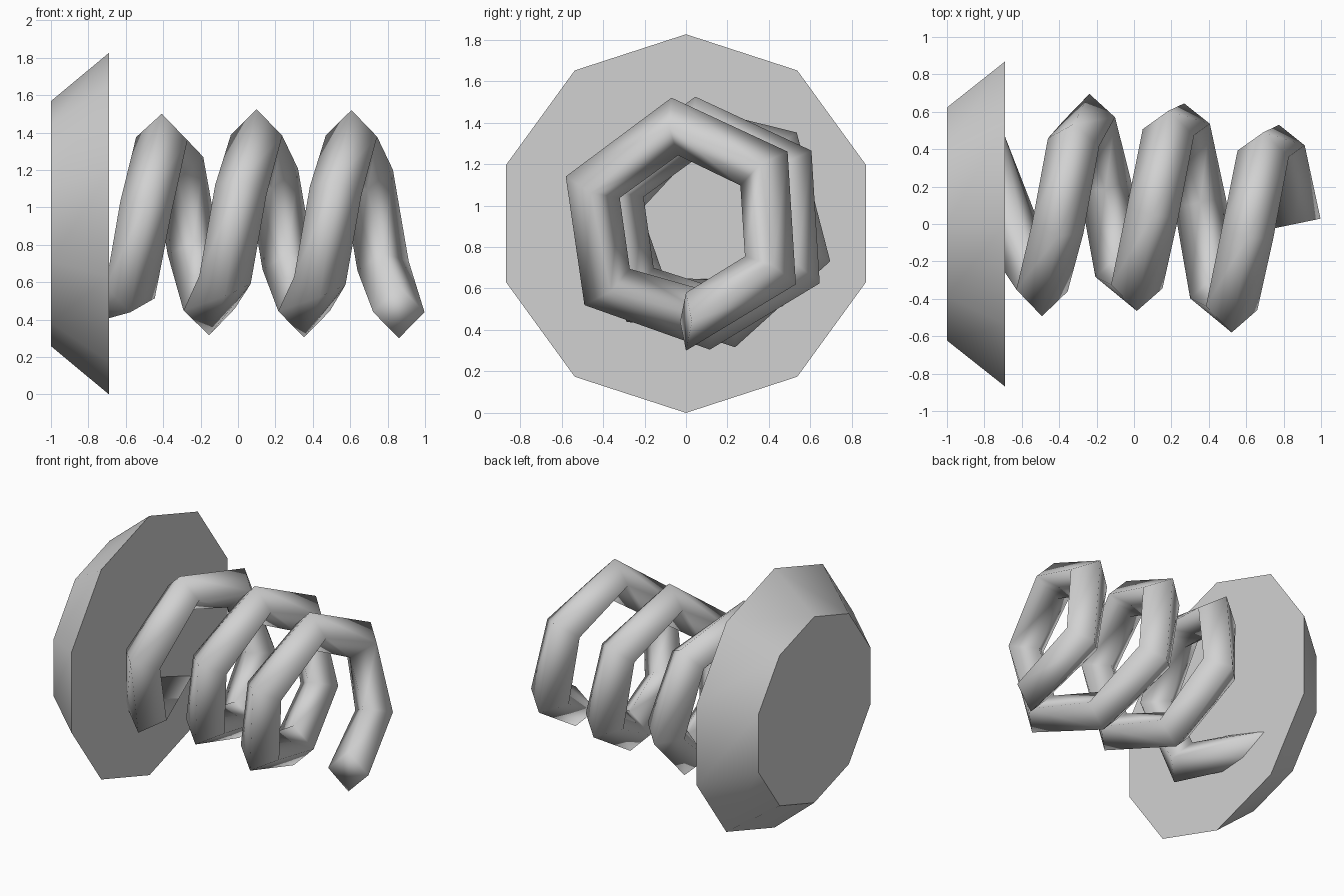
import bpy, bmesh, math
from mathutils import Vector, Matrix

cube = bpy.data.objects.get("Cube")
if cube:
    bpy.data.objects.remove(cube, do_unlink=True)

grey = bpy.data.materials.new("plain_grey")
grey.use_nodes = True
colour = (0.64, 0.64, 0.64, 1)
grey.diffuse_color = colour
grey.node_tree.nodes["Principled BSDF"].inputs["Base Color"].default_value = colour


def finish(bm, name, angle):
    bmesh.ops.recalc_face_normals(bm, faces=bm.faces[:])
    mesh = bpy.data.meshes.new(name)
    bm.to_mesh(mesh)
    bm.free()
    mesh.materials.append(grey)
    obj = bpy.data.objects.new(name, mesh)
    bpy.context.collection.objects.link(obj)
    bpy.ops.object.select_all(action='DESELECT')
    obj.select_set(True)
    bpy.context.view_layer.objects.active = obj
    bpy.ops.object.shade_smooth_by_angle(angle=math.radians(angle))
    return obj


def bridge(bm, loops):
    """Skin a row of closed vertex loops and cap both ends."""
    n = len(loops[0])
    for a, b in zip(loops, loops[1:]):
        for k in range(n):
            bm.faces.new((a[k], a[(k + 1) % n], b[(k + 1) % n], b[k]))
    bm.faces.new(loops[0])
    bm.faces.new(loops[-1])


# Flared ten-sided base plate, lying on its side along x
bm = bmesh.new()
plate = []
for x, r in ((-1.0, 0.655), (-0.69, 0.913)):
    plate.append([bm.verts.new((x, r * math.sin(k * math.tau / 10),
                                0.913 + r * math.cos(k * math.tau / 10)))
                  for k in range(10)])
bridge(bm, plate)
finish(bm, "base_plate", 40)

# Coil path: three six-sided turns, the last one twisted a little
TUBE = 0.14
STEP = 0.0845
hexagon = [(0, -0.61), (0.53, -0.29), (0.49, 0.35),
           (-0.07, 0.61), (-0.58, 0.23), (-0.49, -0.39)]
turns = [((0, 0.91), 0), ((0.115, 0.915), 0), ((0.12, 0.915), 11)]
path, outward = [], []
for (cy, cz), twist in turns:
    rot = Matrix.Rotation(math.radians(twist), 3, 'X')
    for y, z in hexagon:
        offset = rot @ Vector((0, y, z))
        out = offset.normalized()
        outward.append(out)
        path.append(Vector((0.86 - STEP * len(path), cy, cz)) + offset - out * TUBE)
# Tail that runs into the plate
path.append(Vector((-0.84, 0.47, 0.50)))
outward.append(Vector((0, 0.3, -0.95)).normalized())

# Four-sided tube swept along the path
bm = bmesh.new()
sections = []
for i, (p, out) in enumerate(zip(path, outward)):
    tangent = path[min(i + 1, len(path) - 1)] - path[max(i - 1, 0)]
    side = tangent.cross(out).normalized()
    sections.append([bm.verts.new(p + d * TUBE) for d in (out, side, -out, -side)])
bridge(bm, sections)
finish(bm, "coil", 180)
